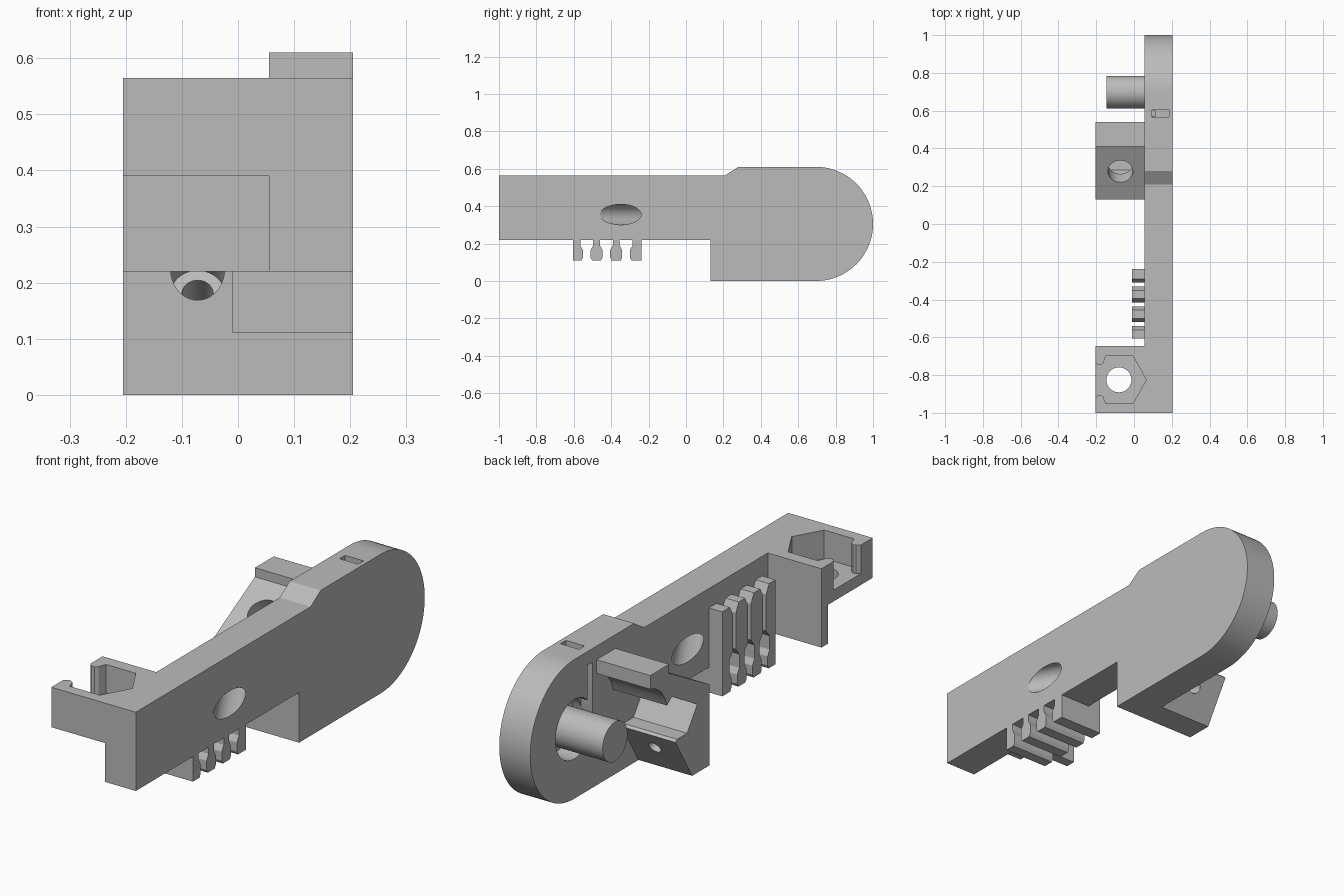
import bpy, bmesh, math
from mathutils import Vector

cube = bpy.data.objects.get("Cube")
if cube:
    bpy.data.objects.remove(cube, do_unlink=True)

grey = bpy.data.materials.new("plain grey")
grey.use_nodes = True
grey.diffuse_color = (0.5, 0.5, 0.5, 1)
grey.node_tree.nodes["Principled BSDF"].inputs["Base Color"].default_value = (0.5, 0.5, 0.5, 1)


def prism(name, points, axis, low, high):
    """Extrude a 2D outline along x (points are y, z) or z (points are x, y)."""
    bm = bmesh.new()
    place = (lambda a, b: (low, a, b)) if axis == "x" else (lambda a, b: (a, b, low))
    face = bm.faces.new([bm.verts.new(place(a, b)) for a, b in points])
    ext = bmesh.ops.extrude_face_region(bm, geom=[face])
    move = Vector((high - low, 0, 0)) if axis == "x" else Vector((0, 0, high - low))
    verts = [v for v in ext["geom"] if isinstance(v, bmesh.types.BMVert)]
    bmesh.ops.translate(bm, verts=verts, vec=move)
    bmesh.ops.recalc_face_normals(bm, faces=bm.faces)
    mesh = bpy.data.meshes.new(name)
    bm.to_mesh(mesh)
    bm.free()
    mesh.materials.append(grey)
    obj = bpy.data.objects.new(name, mesh)
    bpy.context.collection.objects.link(obj)
    return obj


def box(name, x, y, z):
    return prism(name, [(x[0], y[0]), (x[1], y[0]), (x[1], y[1]), (x[0], y[1])], "z", *z)


def rod(name, centre, direction, radius, length):
    turn = Vector(direction).to_track_quat("Z", "Y").to_euler()
    bpy.ops.mesh.primitive_cylinder_add(vertices=64, radius=radius, depth=length,
                                        location=centre, rotation=turn)
    obj = bpy.context.object
    obj.name = name
    obj.data.materials.append(grey)
    return obj


def combine(target, other, operation):
    other.hide_render = True
    mod = target.modifiers.new(operation.lower(), "BOOLEAN")
    mod.operation = operation
    mod.solver = "EXACT"
    mod.object = other
    bpy.context.view_layer.objects.active = target
    bpy.ops.object.modifier_apply(modifier=mod.name)
    bpy.data.objects.remove(other, do_unlink=True)


def smooth(obj):
    bpy.ops.object.select_all(action="DESELECT")
    obj.select_set(True)
    bpy.context.view_layer.objects.active = obj
    bpy.ops.object.shade_smooth_by_angle(angle=math.radians(25))


def arc(cy, cz, r, start, end, steps):
    angles = [math.radians(start + (end - start) * i / steps) for i in range(steps + 1)]
    return [(cy + r * math.cos(a), cz + r * math.sin(a)) for a in angles]


# Long side plate with a rounded rear end
outline = [(-1, 0.22), (0.13, 0.22), (0.13, 0)]
outline += arc(0.695, 0.305, 0.305, -90, 90, 40)
outline += [(0.28, 0.61), (0.21, 0.565), (-1, 0.565)]
body = prism("side_plate", outline, "x", 0.055, 0.205)

# Nut holder block and the thin wall hanging under it
combine(body, box("nut_block", (-0.205, 0.1), (-1, -0.645), (0.39, 0.565)), "UNION")
combine(body, box("nut_wall", (-0.205, 0.1), (-0.69, -0.645), (0.22, 0.5)), "UNION")

# Hexagonal nut pocket with snap bumps at its open side
half = [(-0.005, 0.125), (-0.15, 0.125), (-0.162, 0.09), (-0.175, 0.08),
        (-0.19, 0.08), (-0.205, 0.095), (-0.25, 0.095)]
mid = -0.825
pocket = [(0.065, mid)] + [(x, mid + d) for x, d in half]
pocket += [(x, mid - d) for x, d in reversed(half)]
combine(body, prism("nut_pocket", pocket, "z", 0.44, 0.7), "DIFFERENCE")
combine(body, rod("bolt_hole", (-0.08, mid, 0.45), (0, 0, 1), 0.066, 0.5), "DIFFERENCE")

# Slanted cable hole through the plate
combine(body, rod("slanted_hole", (0.13, -0.22, 0.355), (-0.5, 0.866, 0), 0.055, 0.9), "DIFFERENCE")

# Round recess around the pin, and the tie slots that lead into it
combine(body, rod("pin_recess", (0.09, 0.695, 0.305), (1, 0, 0), 0.13, 0.12), "DIFFERENCE")
combine(body, box("top_slot", (0.095, 0.185), (0.567, 0.605), (0.42, 0.8)), "DIFFERENCE")
combine(body, box("face_slot", (0, 0.11), (0.57, 0.602), (0.34, 0.55)), "DIFFERENCE")
smooth(body)

# Pin
smooth(rod("pin", (0.0025, 0.698, 0.305), (1, 0, 0), 0.086, 0.295))

# Clamp block: sloped top, hooked lip and open jaw
jaw = [(0.13, 0), (0.13, 0.355), (0.41, 0.51), (0.41, 0.55), (0.54, 0.55), (0.54, 0.49)]
jaw += [(0.5, 0.475), (0.465, 0.45), (0.44, 0.415), (0.425, 0.375)]
jaw += [(0.39, 0.4), (0.215, 0.3), (0.285, 0.2), (0.355, 0.2), (0.365, 0.19), (0.25, 0)]
clamp = prism("clamp_block", jaw, "x", -0.205, 0.06)
cx = -0.072
combine(clamp, rod("slope_hole", (cx, 0.28, 0.435), (0, 0.5, -0.866), 0.066, 0.3), "DIFFERENCE")
combine(clamp, rod("screw_hole", (cx, 0.25, 0.155), (0, 0.866, -0.5), 0.028, 0.5), "DIFFERENCE")
combine(clamp, rod("screw_head_hole", (cx, 0.12, 0.23), (0, 0.866, -0.5), 0.048, 0.2), "DIFFERENCE")
smooth(clamp)

# Comb of cable teeth: heights paired with half widths, end teeth cut flat
lower = [(0.11, 0.024), (0.125, 0.032), (0.165, 0.032), (0.19, 0.018), (0.225, 0.018)]
upper = [(0.215, 0.018), (0.25, 0.018), (0.28, 0.042), (0.44, 0.042), (0.48, 0.022)]
first, pitch, count = -0.583, 0.105, 4
for i in range(count):
    centre = first + pitch * i

    def side(sign, w):
        if (i == 0 and sign < 0) or (i == count - 1 and sign > 0):
            return -0.605 if sign < 0 else -0.237
        return centre + sign * w

    for label, rows, far in (("lower", lower, 0.205), ("upper", upper, 0.06)):
        points = [(side(1, w), z) for z, w in rows]
        points += [(side(-1, w), z) for z, w in reversed(rows)]
        prism(f"{label}_tooth_{i + 1}", points, "x", -0.01, far)
